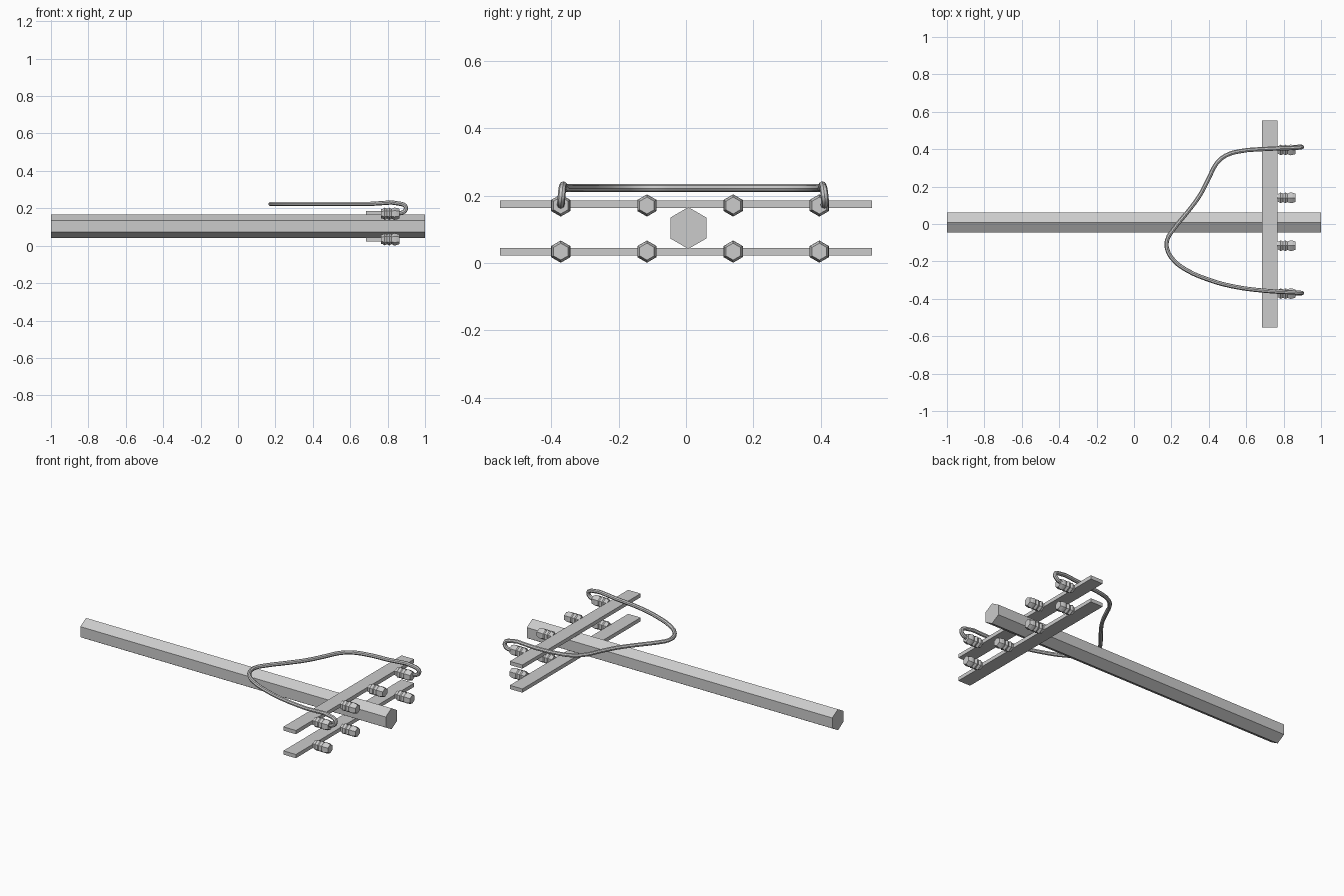
import bpy, bmesh
from math import pi, sin, cos

if "Cube" in bpy.data.objects:
    bpy.data.objects.remove(bpy.data.objects["Cube"])


def add_object(name, bm):
    bmesh.ops.recalc_face_normals(bm, faces=bm.faces)
    mesh = bpy.data.meshes.new(name)
    bm.to_mesh(mesh)
    bm.free()
    obj = bpy.data.objects.new(name, mesh)
    bpy.context.collection.objects.link(obj)
    return obj


def hex_lathe(name, profile, y, z):
    """Six-sided solid along x from (x, radius) pairs, corners at top and bottom."""
    bm = bmesh.new()
    rings = [[bm.verts.new((x, y + r * sin(i * pi / 3), z + r * cos(i * pi / 3)))
              for i in range(6)] for x, r in profile]
    for a, b in zip(rings, rings[1:]):
        for i in range(6):
            j = (i + 1) % 6
            bm.faces.new((a[i], a[j], b[j], b[i]))
    bm.faces.new(rings[0])
    bm.faces.new(rings[-1])
    return add_object(name, bm)


def box(name, center, size):
    bm = bmesh.new()
    bmesh.ops.create_cube(bm, size=1)
    for v in bm.verts:
        v.co = [c + p * s for c, p, s in zip(center, v.co, size)]
    return add_object(name, bm)


# Hexagonal pole lying along x
hex_lathe("pole", [(-1, 0.062), (1, 0.062)], 0.007, 0.104)

# Two crossarms, each with a row of four ribbed insulators
RIBS = [(0.764, 0.025), (0.773, 0.025), (0.784, 0.033), (0.797, 0.026),
        (0.809, 0.033), (0.822, 0.026), (0.835, 0.033), (0.848, 0.031),
        (0.864, 0.025)]
for level, arm_z, ins_z in (("lower", 0.033, 0.034), ("upper", 0.175, 0.171)):
    box(f"{level}_crossarm", (0.725, 0, arm_z), (0.082, 1.106, 0.022))
    for i in range(4):
        hex_lathe(f"{level}_insulator_{i + 1}", RIBS, -0.372 + 0.256 * i, ins_z)

# Loose wire looping between the two outer upper insulators
Z = 0.223
path = [(0.855, 0.41, 0.172), (0.888, 0.413, 0.182), (0.898, 0.411, 0.205),
        (0.875, 0.408, Z), (0.70, 0.401, Z), (0.56, 0.388, Z), (0.487, 0.364, Z),
        (0.44, 0.322, Z), (0.398, 0.24, Z), (0.35, 0.15, Z), (0.286, 0.064, Z),
        (0.21, -0.03, Z), (0.177, -0.086, Z), (0.178, -0.137, Z),
        (0.211, -0.193, Z), (0.28, -0.246, Z), (0.388, -0.294, Z),
        (0.52, -0.332, Z), (0.70, -0.357, Z), (0.875, -0.367, Z),
        (0.898, -0.369, 0.205), (0.888, -0.371, 0.182), (0.855, -0.372, 0.172)]
curve = bpy.data.curves.new("wire", 'CURVE')
curve.dimensions = '3D'
curve.bevel_depth = 0.0115
curve.bevel_resolution = 2
curve.resolution_u = 3
curve.use_fill_caps = True
spline = curve.splines.new('BEZIER')
spline.bezier_points.add(len(path) - 1)
for point, co in zip(spline.bezier_points, path):
    point.co = co
    point.handle_left_type = point.handle_right_type = 'AUTO'
wire = bpy.data.objects.new("wire", curve)
bpy.context.collection.objects.link(wire)
bpy.context.view_layer.objects.active = wire
wire.select_set(True)
bpy.ops.object.convert(target='MESH')
bpy.ops.object.shade_smooth_by_angle()
